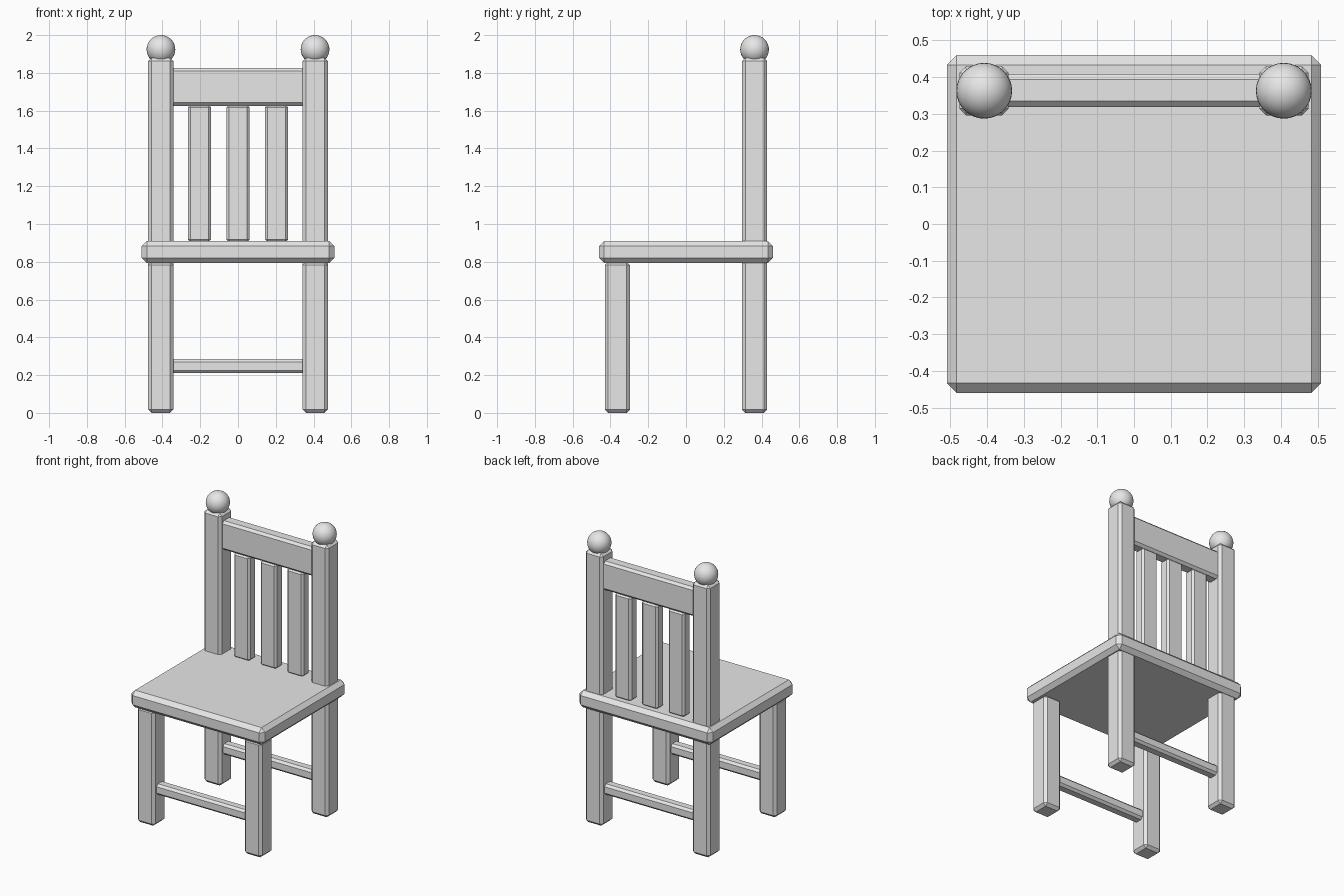
import bpy

if "Cube" in bpy.data.objects:
    bpy.data.objects.remove(bpy.data.objects["Cube"])

grey = bpy.data.materials.new("light_grey")
grey.diffuse_color = (0.8, 0.8, 0.8, 1)
grey.use_nodes = True
grey.node_tree.nodes["Principled BSDF"].inputs["Base Color"].default_value = grey.diffuse_color


def box(name, x, y, z, bevel):
    """Chamfered box from (min, max) extents on each axis."""
    bpy.ops.mesh.primitive_cube_add(size=1)
    ob = bpy.context.object
    ob.name = name
    ob.location = [(a + b) / 2 for a, b in (x, y, z)]
    ob.scale = [b - a for a, b in (x, y, z)]
    bpy.ops.object.transform_apply(location=False, rotation=False, scale=True)
    mod = ob.modifiers.new("chamfer", 'BEVEL')
    mod.width = bevel
    mod.segments = 1
    ob.data.materials.append(grey)
    return ob


# Seat
box("seat", (-0.51, 0.51), (-0.46, 0.46), (0.793, 0.911), 0.027)

for side, s in (("left", -1), ("right", 1)):
    x = sorted((s * 0.342, s * 0.476))
    # Legs, the rear ones running up into the back posts
    box(side + "_front_leg", x, (-0.43, -0.296), (0, 0.80), 0.018)
    box(side + "_back_post", x, (0.296, 0.43), (0, 1.88), 0.018)
    # Ball finial
    bpy.ops.mesh.primitive_uv_sphere_add(segments=32, ring_count=16, radius=0.076,
                                         location=(s * 0.408, 0.363, 1.924))
    ball = bpy.context.object
    ball.name = side + "_finial"
    ball.data.materials.append(grey)
    bpy.ops.object.shade_smooth()

# Stretchers between the legs
for name, y in (("front_stretcher", -0.363), ("back_stretcher", 0.363)):
    box(name, (-0.36, 0.36), (y - 0.037, y + 0.037), (0.21, 0.284), 0.015)

# Crest rail and back slats
box("crest_rail", (-0.36, 0.36), (0.319, 0.409), (1.626, 1.826), 0.016)
for i in (-1, 0, 1):
    c = i * 0.204
    box("back_slat", (c - 0.062, c + 0.062), (0.325, 0.403), (0.905, 1.63), 0.014)
